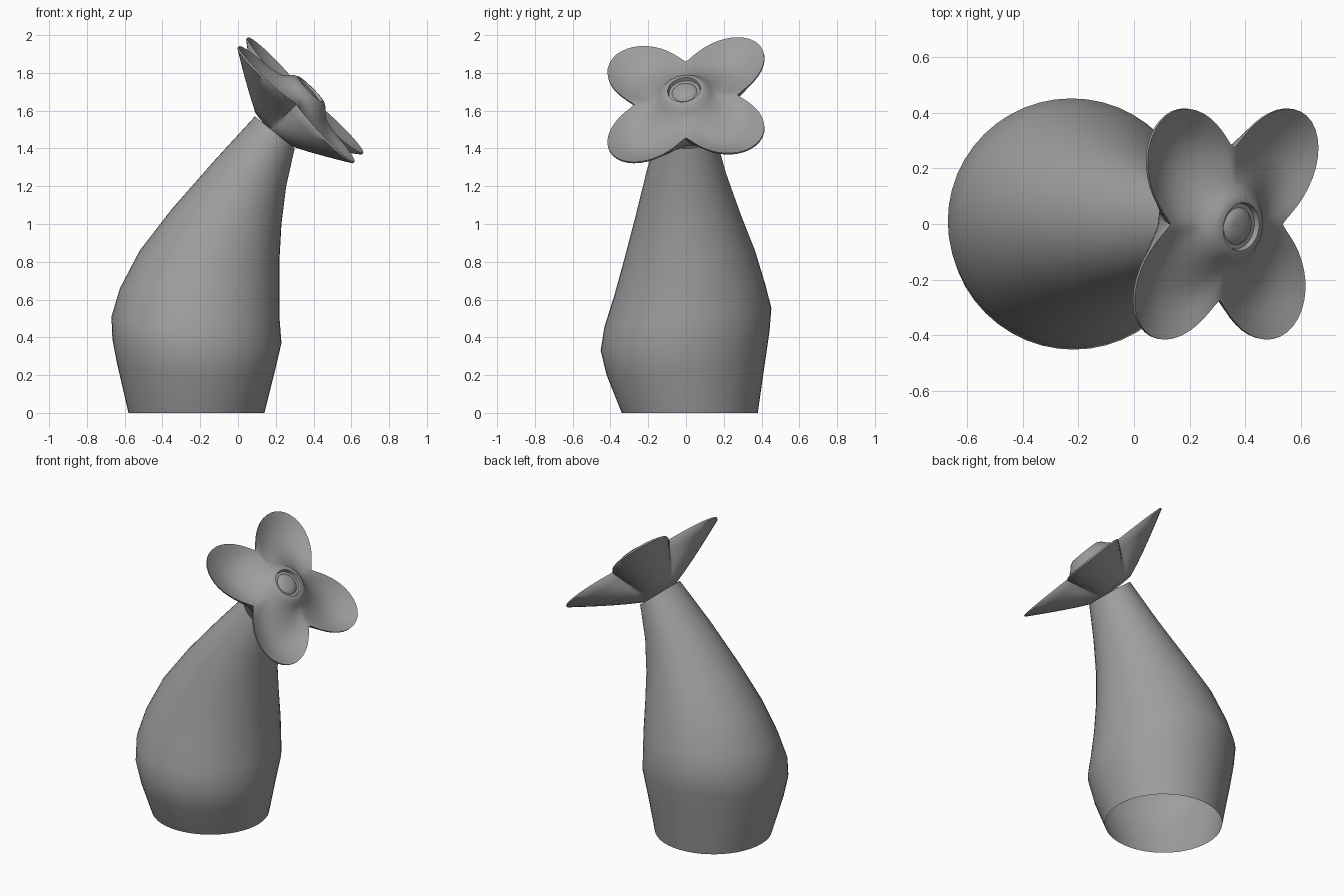
import bpy, bmesh, math
from mathutils import Vector

if "Cube" in bpy.data.objects:
    bpy.data.objects.remove(bpy.data.objects["Cube"])

grey = bpy.data.materials.new("plain grey")
grey.diffuse_color = (0.34, 0.34, 0.34, 1)
grey.use_nodes = True
grey.node_tree.nodes["Principled BSDF"].inputs["Base Color"].default_value = grey.diffuse_color


def loft(name, rings, cap_start, cap_end, angle):
    """Skin a list of equally sized point rings into one smooth object."""
    bm = bmesh.new()
    loops = [[bm.verts.new(p) for p in ring] for ring in rings]
    n = len(loops[0])
    for a, b in zip(loops, loops[1:]):
        for i in range(n):
            j = (i + 1) % n
            bm.faces.new((a[i], a[j], b[j], b[i]))
    if cap_start:
        bm.faces.new(loops[0][::-1])
    if cap_end:
        bm.faces.new(loops[-1])
    bmesh.ops.recalc_face_normals(bm, faces=bm.faces)
    mesh = bpy.data.meshes.new(name)
    bm.to_mesh(mesh)
    bm.free()
    ob = bpy.data.objects.new(name, mesh)
    bpy.context.collection.objects.link(ob)
    mesh.materials.append(grey)
    bpy.ops.object.select_all(action='DESELECT')
    ob.select_set(True)
    bpy.context.view_layer.objects.active = ob
    bpy.ops.object.shade_smooth_by_angle(angle=math.radians(angle))
    return ob


# Body: leaning bulb, open underneath.
# Each ring: left x, left z, right x, right z, y centre, half width, rise along y
SIDES = 48
stations = [
    (-0.58, 0.00, 0.14, 0.00, 0.02, 0.36, 0.00),
    (-0.64, 0.26, 0.195, 0.22, 0.00, 0.42, 0.04),
    (-0.665, 0.39, 0.23, 0.37, -0.005, 0.447, 0.05),
    (-0.67, 0.51, 0.22, 0.50, 0.01, 0.442, 0.05),
    (-0.625, 0.66, 0.22, 0.64, 0.02, 0.40, 0.03),
    (-0.52, 0.86, 0.22, 0.82, 0.02, 0.345, 0.02),
    (-0.35, 1.08, 0.23, 1.00, 0.01, 0.28, 0.01),
    (-0.13, 1.33, 0.255, 1.20, 0.00, 0.212, 0.00),
    (0.09, 1.57, 0.30, 1.40, 0.00, 0.15, 0.00),
]
rings = []
for xl, zl, xr, zr, yc, w, rise in stations:
    ring = []
    for i in range(SIDES):
        t = math.tau * i / SIDES
        c, s = math.cos(t), math.sin(t)
        ring.append(((xl + xr) / 2 + (xr - xl) / 2 * c, yc + w * s,
                     (zl + zr) / 2 + (zr - zl) / 2 * c + rise * s))
    rings.append(ring)
loft("body", rings, False, False, 40)

# Tilted frame of the flower head
centre = Vector((0.33, 0.0, 1.655))
normal = Vector((0.7, -0.13, 0.7)).normalized()
across = (Vector((0, 1, 0)) - normal * normal.y).normalized()
up = normal.cross(across).normalized()
if up.z < 0:
    up = -up


def place(r, t, n):
    return (centre + across * (0.92 * r * math.cos(t))
            + up * (0.95 * r * math.sin(t)) + normal * n)


def lobe(t):
    return abs(math.sin(2 * t)) ** 1.3


STEPS = 96
angles = [math.tau * i / STEPS for i in range(STEPS)]


def outline(t):
    return 0.30 + 0.272 * lobe(t)


# Four petals: back cup from the neck to the rim, then the dished front up to the centre collar
rings = []
for f in (0, 0.2, 0.4, 0.6, 0.8, 1):
    rings.append([place(0.14 + (outline(t) - 0.14) * f, t,
                        -0.21 + 0.205 * f ** (1 + 0.1 * lobe(t))) for t in angles])
for f in (1, 0.85, 0.7, 0.55, 0.4, 0.25, 0.1):
    dish = 0.06 * math.sin(math.pi * f)
    rings.append([place(0.15 + (outline(t) - 0.15) * f, t,
                        0.005 - dish * lobe(t) + 0.03 * (1 - f) ** 2) for t in angles])
for r, n in ((0.15, 0.045), (0.13, 0.066), (0.105, 0.08), (0.095, 0.08), (0.09, 0.06)):
    rings.append([place(r, t, n) for t in angles])
loft("petals", rings, True, True, 50)

# Low button inside the collar
rings = [[place(r, t, n) for t in angles[::4]]
         for r, n in ((0.075, 0.058), (0.065, 0.07), (0.04, 0.076), (0.015, 0.078))]
loft("flower_centre", rings, True, True, 50)
